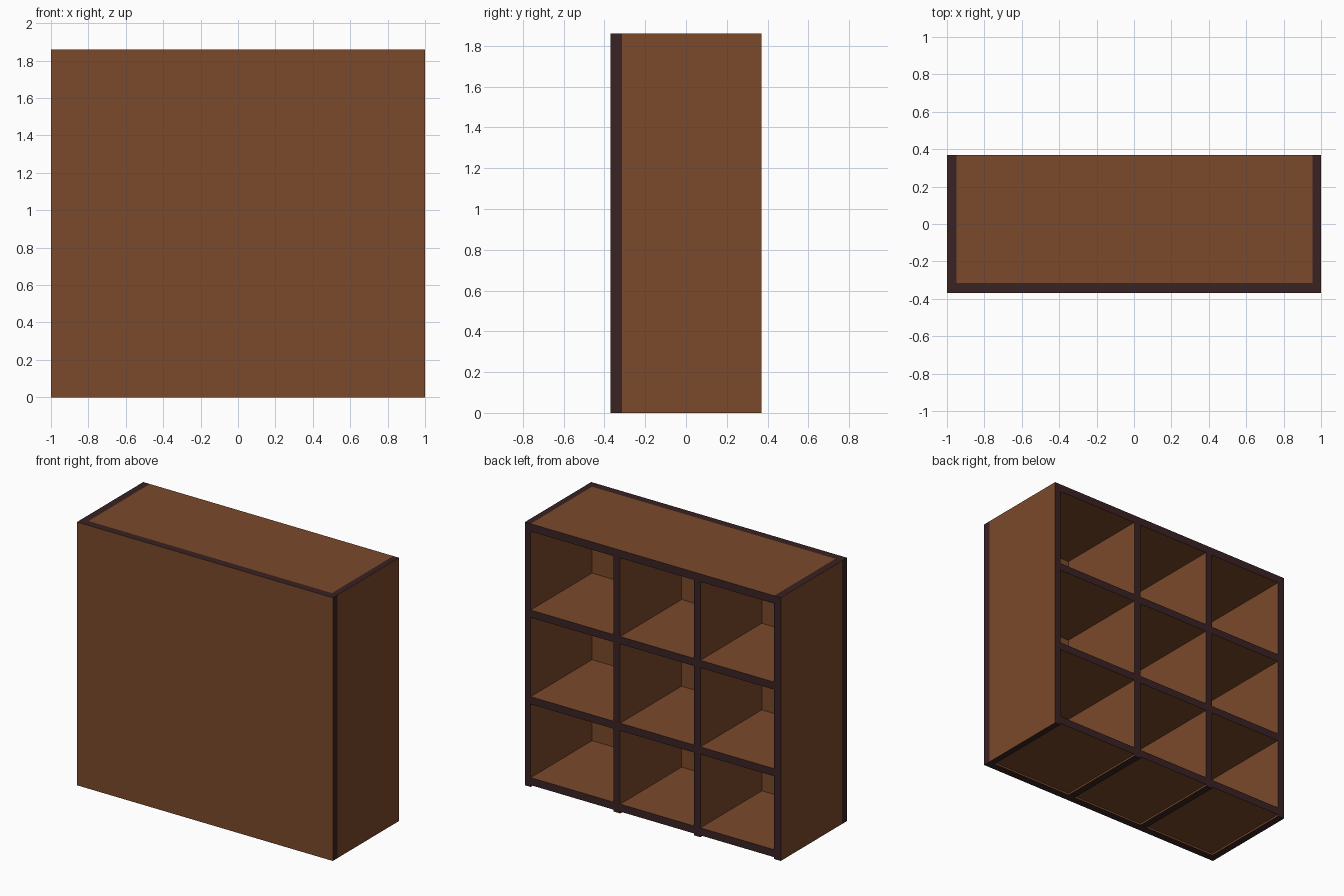
import bpy, bmesh
from mathutils import Vector

if "Cube" in bpy.data.objects:
    bpy.data.objects.remove(bpy.data.objects["Cube"])

W, D, H = 1.0, 0.37, 1.86      # half width, half depth, height
PANEL_Y = -0.315               # inner face of the closed panel


def material(name, rgb):
    m = bpy.data.materials.new(name)
    m.diffuse_color = (*rgb, 1)
    m.use_nodes = True
    m.node_tree.nodes["Principled BSDF"].inputs["Base Color"].default_value = m.diffuse_color
    return m


wood = material("brown wood", (0.198, 0.067, 0.024))
edge = material("dark edge band", (0.042, 0.016, 0.017))


def board(name, x, y, z):
    """Board from axis ranges: broad faces are wood, thin edges are dark."""
    lo, hi = Vector((x[0], y[0], z[0])), Vector((x[1], y[1], z[1]))
    size, mid = hi - lo, (hi + lo) / 2
    thin = min(range(3), key=lambda i: size[i])
    bm = bmesh.new()
    bmesh.ops.create_cube(bm, size=1)
    bmesh.ops.scale(bm, vec=size, verts=bm.verts)
    bm.normal_update()
    for f in bm.faces:
        f.material_index = 0 if abs(f.normal[thin]) > 0.5 else 1
    mesh = bpy.data.meshes.new(name)
    bm.to_mesh(mesh)
    bm.free()
    mesh.materials.append(wood)
    mesh.materials.append(edge)
    ob = bpy.data.objects.new(name, mesh)
    ob.location = mid
    bpy.context.collection.objects.link(ob)


depth = (PANEL_Y, D)

# Closed panel and the two sides
board("closed_panel", (-W, W), (-D, PANEL_Y), (0, H))
board("left_side", (-W, -0.948), depth, (0, H))
board("right_side", (0.955, W), depth, (0, H))

# Top board between the sides
board("top_board", (-0.948, 0.955), depth, (1.805, H))

# Upright dividers reach the ground, just below the bottom board
board("left_divider", (-0.372, -0.32), depth, (0, 1.805))
board("right_divider", (0.255, 0.308), depth, (0, 1.805))

# Shelves and bottom board, one piece per column
columns = {"left": (-0.948, -0.372), "middle": (-0.32, 0.255), "right": (0.308, 0.955)}
levels = {"bottom_board": (0.013, 0.066), "lower_shelf": (0.585, 0.638),
          "upper_shelf": (1.197, 1.25)}
for col, x in columns.items():
    for level, z in levels.items():
        board(f"{col}_{level}", x, depth, z)
